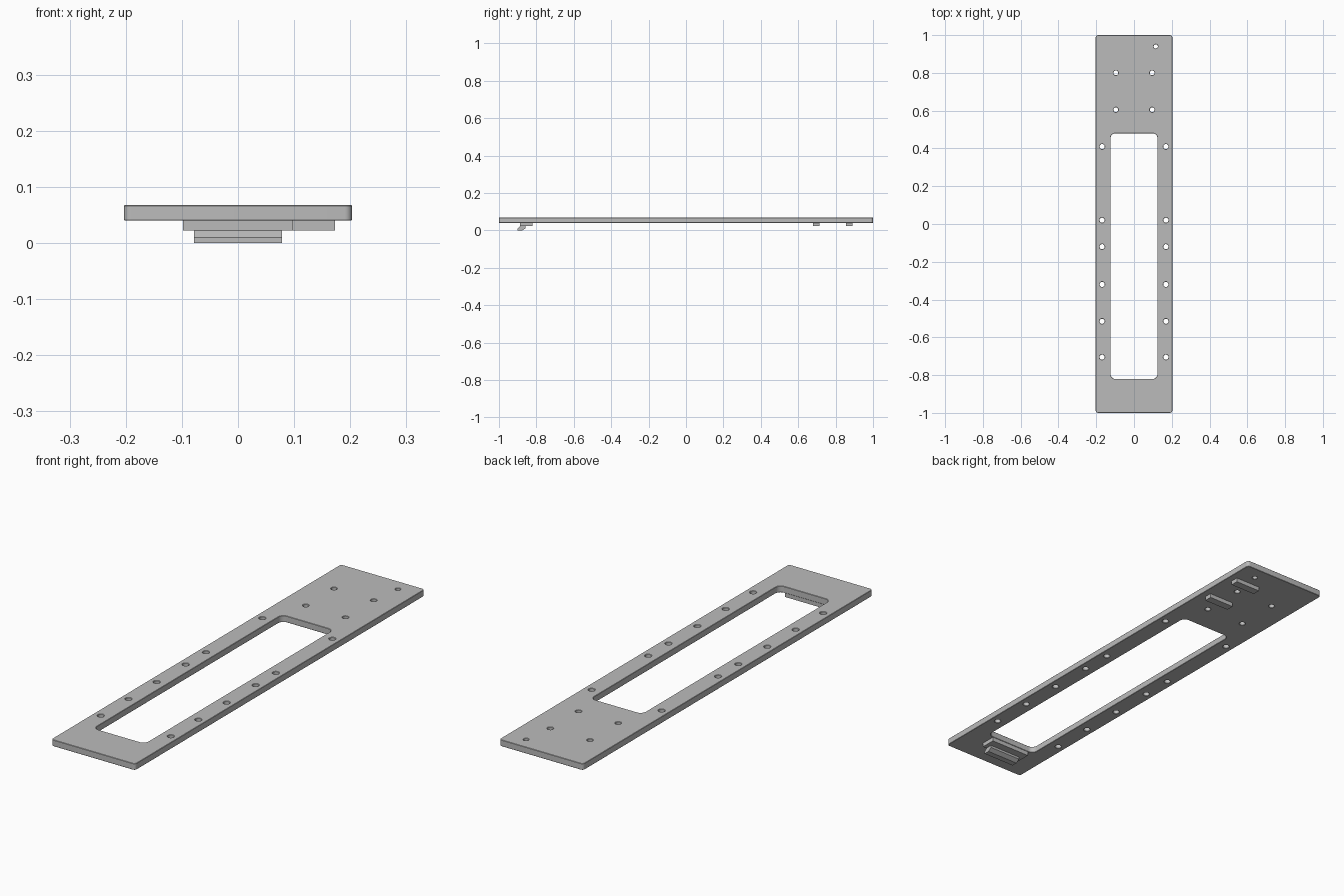
import bpy, bmesh
from math import sin, cos, pi, radians

cube = bpy.data.objects.get("Cube")
if cube:
    bpy.data.objects.remove(cube, do_unlink=True)

grey = bpy.data.materials.new("plain grey")
grey.use_nodes = True
grey.diffuse_color = (0.5, 0.5, 0.5, 1)
grey.node_tree.nodes["Principled BSDF"].inputs["Base Color"].default_value = (0.5, 0.5, 0.5, 1)

BOTTOM, TOP, EDGE = 0.04, 0.068, 0.0015


def add_object(name, mesh):
    obj = bpy.data.objects.new(name, mesh)
    bpy.context.collection.objects.link(obj)
    mesh.materials.clear()
    mesh.materials.append(grey)
    return obj


def circle(x, y, r, n=24):
    return [(x + r * cos(2 * pi * i / n), y + r * sin(2 * pi * i / n)) for i in range(n)]


def rounded_rect(x0, x1, y0, y1, r, n=8):
    points = []
    corners = [(x1 - r, y1 - r), (x0 + r, y1 - r), (x0 + r, y0 + r), (x1 - r, y0 + r)]
    for k, (cx, cy) in enumerate(corners):
        for i in range(n + 1):
            a = (k + i / n) * pi / 2
            points.append((cx + r * cos(a), cy + r * sin(a)))
    return points


def prism(name, profile, x0, x1):
    """Extrude a (y, z) profile along x."""
    bm = bmesh.new()
    face = bm.faces.new([bm.verts.new((x0, y, z)) for y, z in profile])
    new = bmesh.ops.extrude_face_region(bm, geom=[face])["geom"]
    bmesh.ops.translate(bm, vec=(x1 - x0, 0, 0),
                        verts=[v for v in new if isinstance(v, bmesh.types.BMVert)])
    bmesh.ops.recalc_face_normals(bm, faces=bm.faces)
    mesh = bpy.data.meshes.new(name)
    bm.to_mesh(mesh)
    bm.free()
    return add_object(name, mesh)


# Plate outline, long opening and screw holes as one filled outline
outlines = [rounded_rect(-0.203, 0.203, -1, 1, 0.013),
            rounded_rect(-0.124, 0.124, -0.82, 0.48, 0.025),
            circle(0.115, 0.94, 0.011)]
for side in (-1, 1):
    for y in (0.41, 0.02, -0.12, -0.32, -0.515, -0.705):
        outlines.append(circle(side * 0.169, y, 0.0135))
    for y in (0.8, 0.605):
        outlines.append(circle(side * 0.096, y, 0.0125))

curve = bpy.data.curves.new("plate_outline", "CURVE")
curve.dimensions = "2D"
curve.fill_mode = "BOTH"
curve.extrude = (TOP - BOTTOM) / 2 - EDGE
curve.bevel_depth = EDGE
curve.bevel_resolution = 0
curve.offset = -EDGE
for points in outlines:
    spline = curve.splines.new("POLY")
    spline.points.add(len(points) - 1)
    for p, (x, y) in zip(spline.points, points):
        p.co = (x, y, 0, 1)
    spline.use_cyclic_u = True

outline = bpy.data.objects.new("plate_outline", curve)
bpy.context.collection.objects.link(outline)
bpy.context.view_layer.update()
mesh = bpy.data.meshes.new_from_object(outline.evaluated_get(bpy.context.evaluated_depsgraph_get()))
bpy.data.objects.remove(outline, do_unlink=True)

# Weld the caps to the walls
bm = bmesh.new()
bm.from_mesh(mesh)
bmesh.ops.remove_doubles(bm, verts=bm.verts, dist=0.0001)
bmesh.ops.recalc_face_normals(bm, faces=bm.faces)
bm.to_mesh(mesh)
bm.free()
plate = add_object("plate", mesh)
plate.location.z = (TOP + BOTTOM) / 2
bpy.context.view_layer.objects.active = plate
plate.select_set(True)
bpy.ops.object.shade_smooth_by_angle(angle=radians(30))

# Rear locating bars under the plate
ROOT = BOTTOM + 0.002
for name, y0, y1 in (("inner_locating_bar", 0.68, 0.715), ("outer_locating_bar", 0.855, 0.89)):
    prism(name, [(y0, 0.022), (y1, 0.022), (y1, ROOT), (y0, ROOT)], 0.05, 0.173)

# Front latch: a block with a narrower slanted hook below it
prism("latch_block", [(-0.888, 0.022), (-0.822, 0.022), (-0.822, ROOT), (-0.888, ROOT)], -0.098, 0.097)
prism("latch_hook", [(-0.9, 0), (-0.874, 0), (-0.857, 0.012), (-0.857, 0.023),
                     (-0.885, 0.023), (-0.9, 0.01)], -0.078, 0.078)
